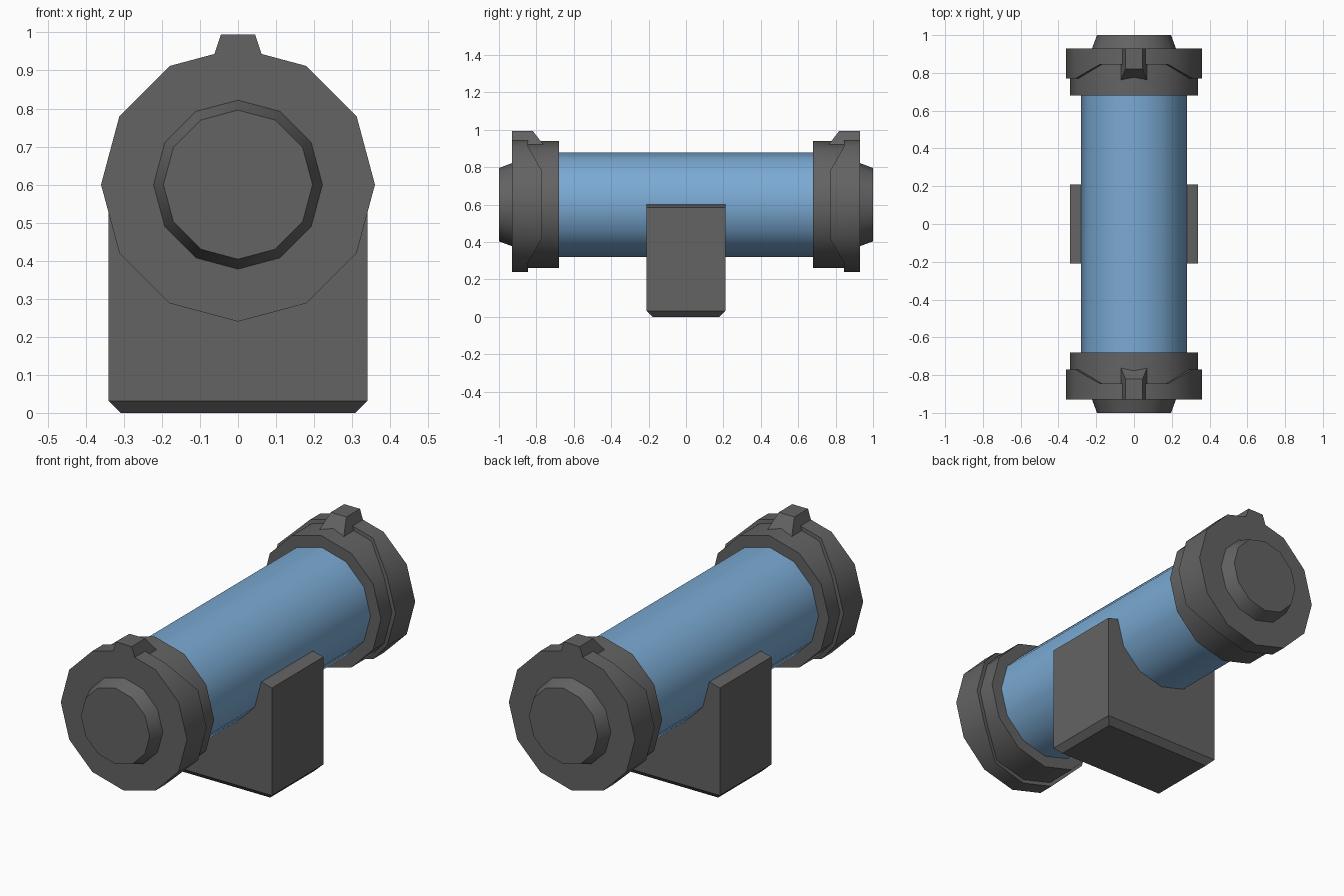
import bpy, bmesh, math

if "Cube" in bpy.data.objects:
    bpy.data.objects.remove(bpy.data.objects["Cube"])

SIDES = 12      # sides of every round part
AXIS_Z = 0.6    # height of the tube axis


def material(name, rgb):
    m = bpy.data.materials.new(name)
    m.diffuse_color = (*rgb, 1)
    m.use_nodes = True
    m.node_tree.nodes["Principled BSDF"].inputs["Base Color"].default_value = m.diffuse_color
    return m


GREY = material("dark_grey", (0.125, 0.125, 0.125))
BLUE = material("light_blue", (0.195, 0.40, 0.65))


def finish(bm, name, mat):
    bmesh.ops.recalc_face_normals(bm, faces=bm.faces)
    me = bpy.data.meshes.new(name)
    bm.to_mesh(me)
    bm.free()
    me.materials.append(mat)
    for p in me.polygons:
        p.use_smooth = True
    me.set_sharp_from_angle(angle=math.radians(35))
    ob = bpy.data.objects.new(name, me)
    bpy.context.collection.objects.link(ob)
    return ob


def loft(name, loops, mat):
    """Join equal-length point loops with quads and cap both ends."""
    bm = bmesh.new()
    rings = [[bm.verts.new(p) for p in loop] for loop in loops]
    n = len(rings[0])
    for a, b in zip(rings, rings[1:]):
        for i in range(n):
            j = (i + 1) % n
            bm.faces.new((a[i], a[j], b[j], b[i]))
    bm.faces.new(rings[0])
    bm.faces.new(rings[-1])
    return finish(bm, name, mat)


def circle(r, y):
    """12-gon around the tube axis; y is a number or a function of the angle."""
    pts = []
    for i in range(SIDES):
        a = 2 * math.pi * i / SIDES
        pts.append((r * math.cos(a), y(a) if callable(y) else y,
                    AXIS_Z + r * math.sin(a)))
    return pts


def rect(x, y0, y1, z):
    return [(-x, y0, z), (x, y0, z), (x, y1, z), (-x, y1, z)]


# Tube
loft("tube", [circle(0.28, -0.70), circle(0.28, 0.70)], BLUE)

# End caps and locking tabs, same at both ends
for side, s in (("front", -1), ("back", 1)):
    # raised rim is wider at the sides than at top and bottom
    def rim(a, s=s):
        return s * (0.77 if abs(math.cos(a)) > 0.7 else 0.845)

    loft(side + "_end_cap", [
        circle(0.34, s * 0.68), circle(0.34, rim), circle(0.36, rim),
        circle(0.36, s * 0.93), circle(0.222, s * 0.93),
        circle(0.196, s * 1.0)], GREY)
    loft(side + "_tab", [
        rect(0.07, s * 0.76, s * 0.93, 0.918),
        rect(0.045, s * 0.82, s * 0.93, 0.995)], GREY)

# Cradle block: cupped profile, bevelled along the bottom
profile = [(-0.34, 0), (0.34, 0), (0.34, 0.585), (0.28, 0.60)]
for i in range(7):
    a = -math.pi * i / 6
    profile.append((0.27 * math.cos(a), AXIS_Z + 0.27 * math.sin(a)))
profile += [(-0.28, 0.60), (-0.34, 0.585)]
block = loft("cradle_block", [[(x, y, z) for x, z in profile]
                              for y in (-0.21, 0.21)], GREY)
bm = bmesh.new()
bm.from_mesh(block.data)
bottom = [e for e in bm.edges if all(v.co.z < 0.001 for v in e.verts)]
bmesh.ops.bevel(bm, geom=bottom, offset=0.031, segments=1, affect='EDGES')
bm.to_mesh(block.data)
bm.free()
block.data.set_sharp_from_angle(angle=math.radians(35))
